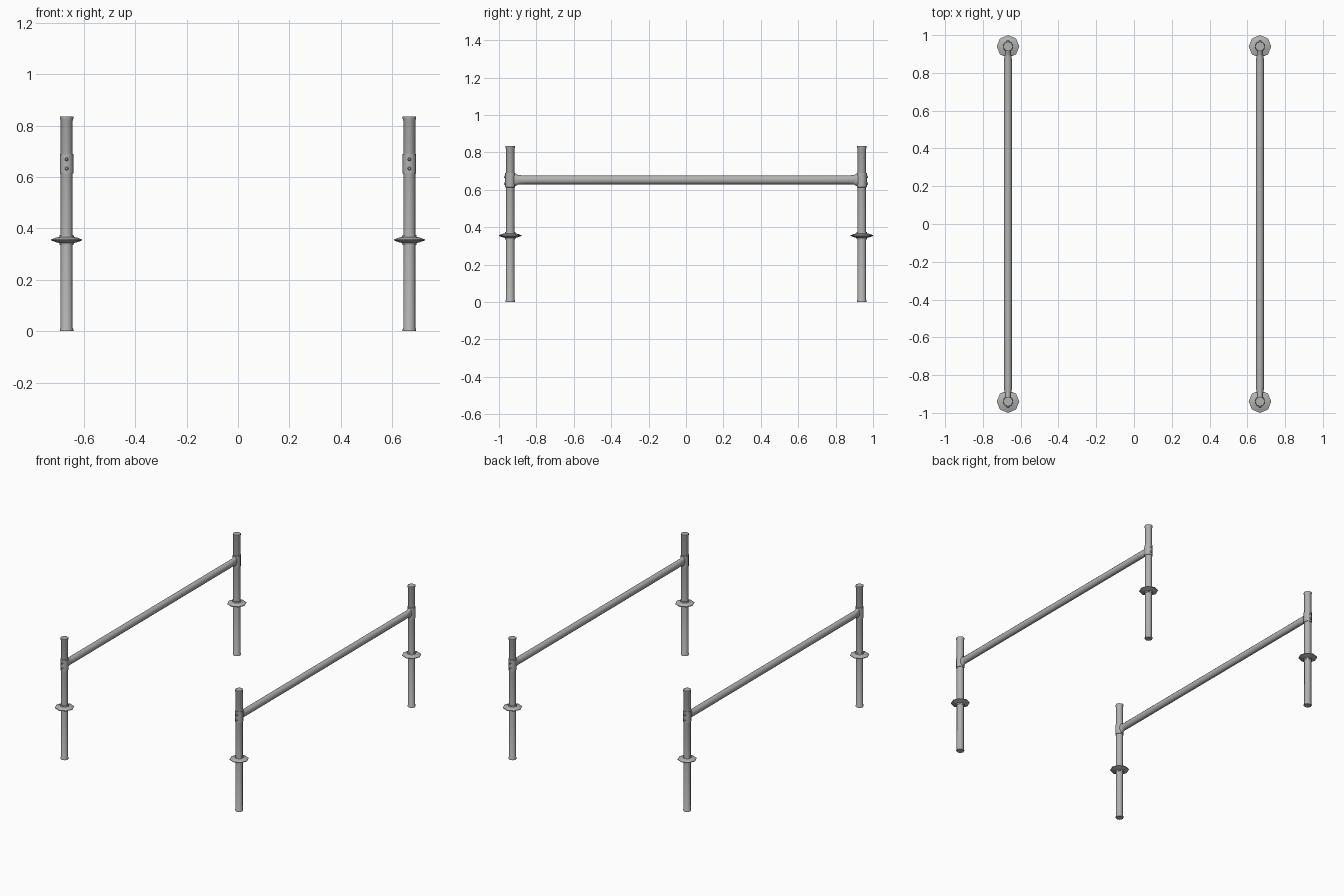
import bpy, bmesh
from math import sin, cos, pi, radians

cube = bpy.data.objects.get("Cube")
if cube:
    bpy.data.objects.remove(cube, do_unlink=True)

metal = bpy.data.materials.new("galvanised grey")
metal.use_nodes = True
GREY = (0.45, 0.45, 0.45, 1)
metal.diffuse_color = GREY
metal.node_tree.nodes["Principled BSDF"].inputs["Base Color"].default_value = GREY

POST_X, POST_Y, BAR_Z = 0.667, 0.94, 0.653


def loft(name, rings, sides, place):
    """Skin closed rings; place(ring, cos, sin) gives each point."""
    bm = bmesh.new()
    loops = []
    for ring in rings:
        angles = [2 * pi * i / sides for i in range(sides)]
        loops.append([bm.verts.new(place(ring, cos(a), sin(a))) for a in angles])
    for low, high in zip(loops, loops[1:]):
        for i in range(sides):
            j = (i + 1) % sides
            bm.faces.new((low[i], low[j], high[j], high[i]))
    bm.faces.new(loops[0])
    bm.faces.new(loops[-1])
    bmesh.ops.recalc_face_normals(bm, faces=bm.faces)
    mesh = bpy.data.meshes.new(name)
    bm.to_mesh(mesh)
    bm.free()
    mesh.materials.append(metal)
    obj = bpy.data.objects.new(name, mesh)
    bpy.context.collection.objects.link(obj)
    bpy.ops.object.select_all(action="DESELECT")
    obj.select_set(True)
    bpy.context.view_layer.objects.active = obj
    bpy.ops.object.shade_smooth_by_angle(angle=radians(47))
    return obj


def turned(name, profile, x, y, sides=8):
    """Upright lathe from (radius, height) pairs."""
    return loft(name, profile, sides,
                lambda p, c, s: (x + p[0] * c, y + p[0] * s, p[1]))


# Post tube with a lipped foot and top
post = [(0.026, 0), (0.026, 0.007), (0.0235, 0.012),
        (0.0235, 0.82), (0.026, 0.826), (0.026, 0.835)]
# Stepped guard disc
disc = [(0.027, 0.335), (0.028, 0.343), (0.041, 0.346), (0.06, 0.353),
        (0.06, 0.357), (0.041, 0.364), (0.028, 0.367), (0.027, 0.375)]
collar = [(0.0235, 0.613), (0.0265, 0.614), (0.0265, 0.689), (0.0235, 0.69)]
# Rail sections: distance along y, half width, half height
half = [(0.86, 0.022, 0.0235), (0.89, 0.018, 0.025), (0.90, 0.016, 0.026),
        (0.91, 0.016, 0.033), (0.935, 0.016, 0.033)]
rail = [(-y, w, h) for y, w, h in reversed(half)] + half

for side, x in (("left", POST_X), ("right", -POST_X)):
    for end, sy in (("front", -1), ("back", 1)):
        tag = f"{end}_{side}"
        y = sy * POST_Y
        turned(f"post_{tag}", post, x, y)
        turned(f"guard_disc_{tag}", disc, x, y)
        turned(f"collar_{tag}", collar, x, y)
        # Two domed bolts on the outer face of the collar
        for label, z in (("upper", 0.669), ("lower", 0.633)):
            loft(f"{label}_bolt_{tag}",
                 [(0.007, 0.02), (0.007, 0.030), (0.004, 0.033)], 8,
                 lambda p, c, s: (x + p[0] * c, y + sy * p[1], z + p[0] * s))
    # Rail with pinched ends that meet the collars
    loft(f"rail_{side}", rail, 12,
         lambda p, c, s: (x + p[1] * c, p[0], BAR_Z + p[2] * s))
